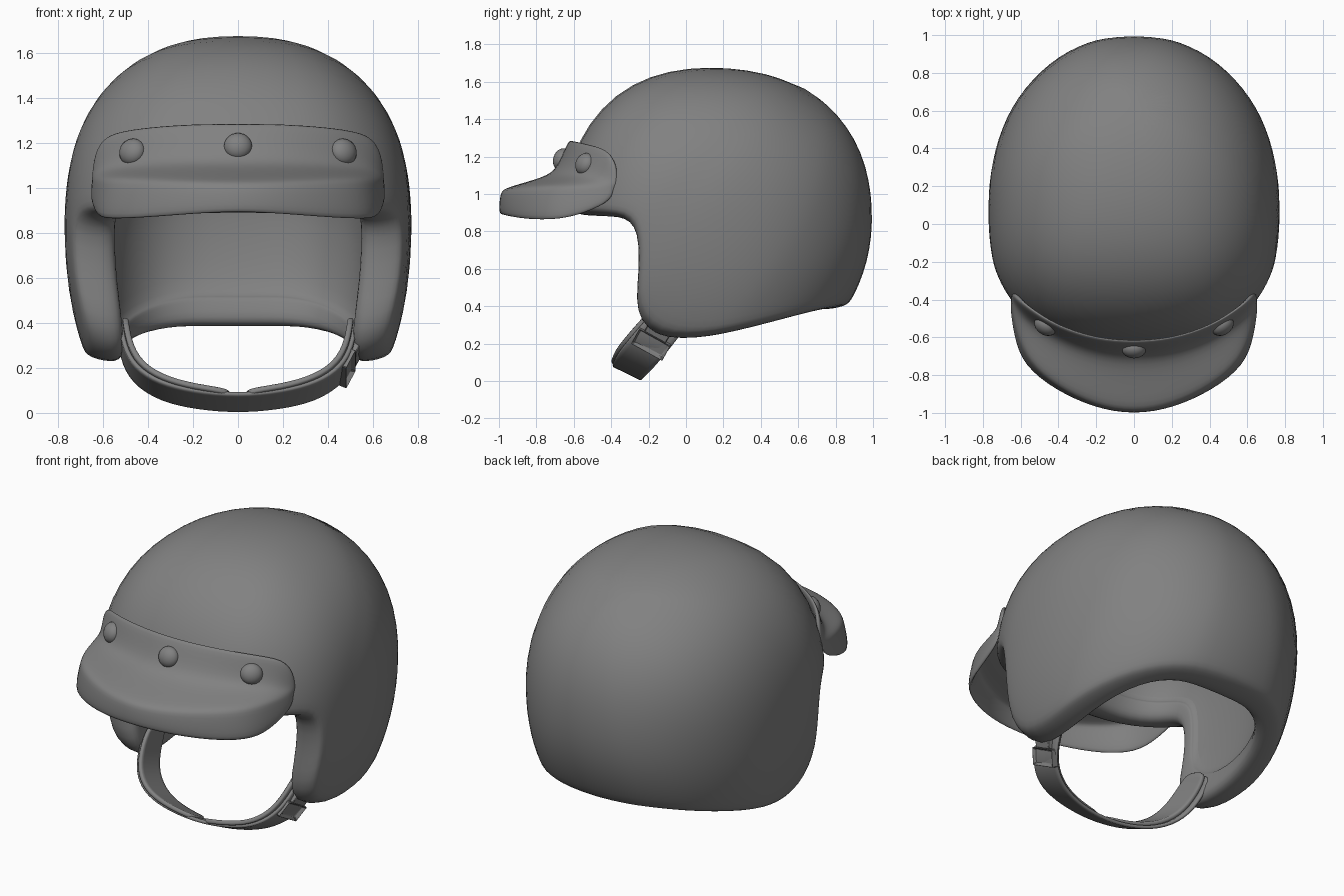
import bpy, bmesh, math
from mathutils import Vector, Matrix, Quaternion

if "Cube" in bpy.data.objects:
    bpy.data.objects.remove(bpy.data.objects["Cube"])

CENTRE = Vector((0, 0.1, 0.85))
P = 2.32                                  # vertical roundness of the shell
grey = bpy.data.materials.new("dark_grey")
grey.diffuse_color = (0.22, 0.22, 0.22, 1)
grey.use_nodes = True
grey.node_tree.nodes["Principled BSDF"].inputs["Base Color"].default_value = grey.diffuse_color


def shape(y, z):
    """Radii in x, y, z and the plan exponent (squarer in front)."""
    return 0.775, (0.76 if y < 0 else 0.902), (0.833 if z > 0 else 1.06), (2.6 if y < 0 else 2.12)


def on_surface(d):
    a, b, c, e = shape(d.y, d.z)
    s = (abs(d.x / a) ** e + abs(d.y / b) ** e) ** (P / e) + abs(d.z / c) ** P
    return d * s ** (-1 / P)


def finish(name, bm, mods=(), angle=60):
    bmesh.ops.recalc_face_normals(bm, faces=bm.faces)
    me = bpy.data.meshes.new(name)
    bm.to_mesh(me)
    bm.free()
    me.materials.append(grey)
    ob = bpy.data.objects.new(name, me)
    bpy.context.collection.objects.link(ob)
    for kind, props in mods:
        m = ob.modifiers.new(kind.title(), kind)
        for k, v in props.items():
            setattr(m, k, v)
    bpy.ops.object.select_all(action='DESELECT')
    ob.select_set(True)
    bpy.context.view_layer.objects.active = ob
    bpy.ops.object.shade_smooth_by_angle(angle=math.radians(angle))
    return ob


def sheet(name, rows, mods):
    """Grid of faces through equally long rows of points."""
    bm = bmesh.new()
    vs = [[bm.verts.new(p) for p in r] for r in rows]
    for r0, r1 in zip(vs, vs[1:]):
        for i in range(len(r0) - 1):
            bm.faces.new((r0[i], r0[i + 1], r1[i + 1], r1[i]))
    return finish(name, bm, mods)


def lerp_row(a, b, t):
    return [Vector(p).lerp(Vector(q), t) for p, q in zip(a, b)]


# Helmet shell: rim drawn in side view (y, z), from brow round the cheek to the nape
RIM = [(-.655, .925), (-.645, .925), (-.605, .92), (-.52, .915), (-.42, .91), (-.33, .9),
       (-.27, .85), (-.245, .76), (-.245, .6), (-.26, .46), (-.235, .35), (-.14, .27),
       (0, .25), (.15, .262), (.3, .287), (.5, .33), (.68, .37), (.8, .395), (.88, .408),
       (.92, .41), (.945, .41)]
half = []
for i, (y, z) in enumerate(RIM):
    y, z = y - CENTRE.y, z - CENTRE.z
    a, b, c, e = shape(y, z)
    plan = (1 - abs(z / c) ** P) ** (e / P)
    x = a * max(0, plan - abs(y / b) ** e) ** (1 / e)
    half.append(Vector((0 if i in (0, len(RIM) - 1) else x, y, z)))
loop = half + [Vector((-v.x, v.y, v.z)) for v in half[-2:0:-1]]
POLE = Vector((0, 0.6, 0.8))


def shell_point(d, t, s):
    """Point at fraction t of the way from pole to rim, s = inward scale."""
    ang = POLE.angle(d)
    q = Quaternion(POLE.cross(d).normalized(), t * ang)
    v = on_surface(q @ POLE)
    if v.y > 0 and v.z < 0:
        v.y *= 1 - 0.42 * v.z ** 2
    w = v.y ** 2 / (v.x ** 2 + v.y ** 2 + 1e-6)
    v.x *= s
    v.y *= 1 - (1 - s) * w
    if v.z > 0:
        v.z *= s
    return v + CENTRE


# outer skin, rolled edge, padded lip, inner lining
PROFILE = [(.12, 1), (.24, 1), (.36, 1), (.48, 1), (.6, 1), (.72, 1), (.83, 1), (.92, 1),
           (.982, 1), (1, .988), (1.012, .94), (1.02, .86), (1.015, .79), (.99, .745),
           (.945, .735), (.925, .733), (.918, .74), (.912, .77), (.8, .775), (.65, .775),
           (.5, .775), (.3, .775), (.15, .775)]
bm = bmesh.new()
rings = [[bm.verts.new(shell_point(d, t, s)) for d in loop] for t, s in PROFILE]
n = len(loop)
for r0, r1 in zip(rings, rings[1:]):
    for i in range(n):
        j = (i + 1) % n
        bm.faces.new((r0[i], r0[j], r1[j], r1[i]))
for ring, s in ((rings[0], 1), (rings[-1], .775)):
    tip = bm.verts.new(shell_point(Vector((0, -1, 0)), 0, s))
    for i in range(n):
        bm.faces.new((tip, ring[i], ring[(i + 1) % n]))
finish("helmet_shell", bm, [('SUBSURF', dict(levels=1, render_levels=1))])

# Peak: half rows from the centre to the side, mirrored
TOP = [(0, -.62, 1.29), (.2, -.605, 1.29), (.4, -.54, 1.275), (.53, -.46, 1.255),
       (.60, -.405, 1.225), (.63, -.37, 1.15)]
FOLD = [(0, -.695, 1.09), (.2, -.675, 1.09), (.4, -.6, 1.085), (.55, -.5, 1.075),
        (.61, -.43, 1.065), (.645, -.365, 1.06)]
EDGE = [(0, -.99, 1.015), (.2, -.955, 1.02), (.4, -.855, 1.03), (.545, -.735, 1.035),
        (.61, -.58, 1.03), (.645, -.375, 1.03)]
LIP = [(0, -1, .893), (.21, -.965, .88), (.42, -.87, .862), (.58, -.745, .855),
       (.63, -.6, .87), (.65, -.40, .955)]
rows = [TOP, lerp_row(TOP, FOLD, .8), lerp_row(FOLD, EDGE, .2), lerp_row(FOLD, EDGE, .95),
        lerp_row(EDGE, LIP, .12), LIP]
sheet("peak", rows, [('MIRROR', dict(use_clip=True)),
                     ('SOLIDIFY', dict(thickness=.03, offset=0)),
                     ('SUBSURF', dict(levels=2, render_levels=2))])

# Snap studs on the peak
for name, loc, turn in (("stud_centre", (0, -.665, 1.185), 0),
                        ("stud_right", (.47, -.54, 1.16), 35),
                        ("stud_left", (-.47, -.54, 1.16), -35)):
    bm = bmesh.new()
    bmesh.ops.create_uvsphere(bm, u_segments=20, v_segments=12, radius=1)
    m = (Matrix.Translation(loc) @ Matrix.Rotation(math.radians(turn), 4, 'Z')
         @ Matrix.Rotation(math.radians(-18), 4, 'X')
         @ Matrix.Diagonal((.063, .045, .06, 1)))
    bmesh.ops.transform(bm, matrix=m, verts=bm.verts)
    finish(name, bm)

# Chin strap: front and back edges of the ribbon, from the cheek to the chin
FRONT = [(.515, -.14, .43), (.50, -.25, .31), (.45, -.33, .215), (.35, -.38, .15),
         (.2, -.395, .11), (0, -.4, .09)]
BACK = [(.515, .04, .36), (.51, -.03, .25), (.46, -.12, .14), (.335, -.19, .06),
        (.17, -.23, .025), (0, -.24, .012)]


def ribbon(name, lo, hi, out, gap, thick):
    rows = []
    for t in (lo, (lo + hi) / 2, hi):
        r = lerp_row(FRONT, BACK, t)
        for p in r:
            p.x = max(gap, p.x * (1 + out))
            p.z -= out * .4
        rows.append(r)
    sheet(name, rows, [('MIRROR', dict(use_clip=gap == 0)),
                       ('SUBSURF', dict(levels=2, render_levels=2)),
                       ('SOLIDIFY', dict(thickness=thick, offset=0)),
                       ('BEVEL', dict(width=.006, segments=1))])


ribbon("chin_strap", .05, 1, .015, 0, .02)
ribbon("strap_pads", 0, .92, -.025, .03, .025)

# Buckle: recessed plate with a tongue
place = (Matrix.Translation((.485, -.185, .2)) @ Matrix.Rotation(math.radians(-29), 4, 'X')
         @ Matrix.Rotation(math.radians(25), 4, 'Y'))
bm = bmesh.new()
bmesh.ops.create_cube(bm, size=1, matrix=Matrix.Diagonal((.045, .19, .1, 1)))
face = max(bm.faces, key=lambda f: f.calc_center_median().x)
bmesh.ops.inset_region(bm, faces=[face], thickness=.02)
bmesh.ops.translate(bm, vec=(-.025, 0, 0), verts=face.verts)
bmesh.ops.transform(bm, matrix=place, verts=bm.verts)
finish("buckle", bm, [('BEVEL', dict(width=.004, segments=1))], 30)
bm = bmesh.new()
bmesh.ops.create_cube(bm, size=1, matrix=place @ Matrix.Translation((0, 0, .08))
                      @ Matrix.Diagonal((.035, .13, .06, 1)))
finish("buckle_tongue", bm, [('BEVEL', dict(width=.004, segments=1))], 30)
